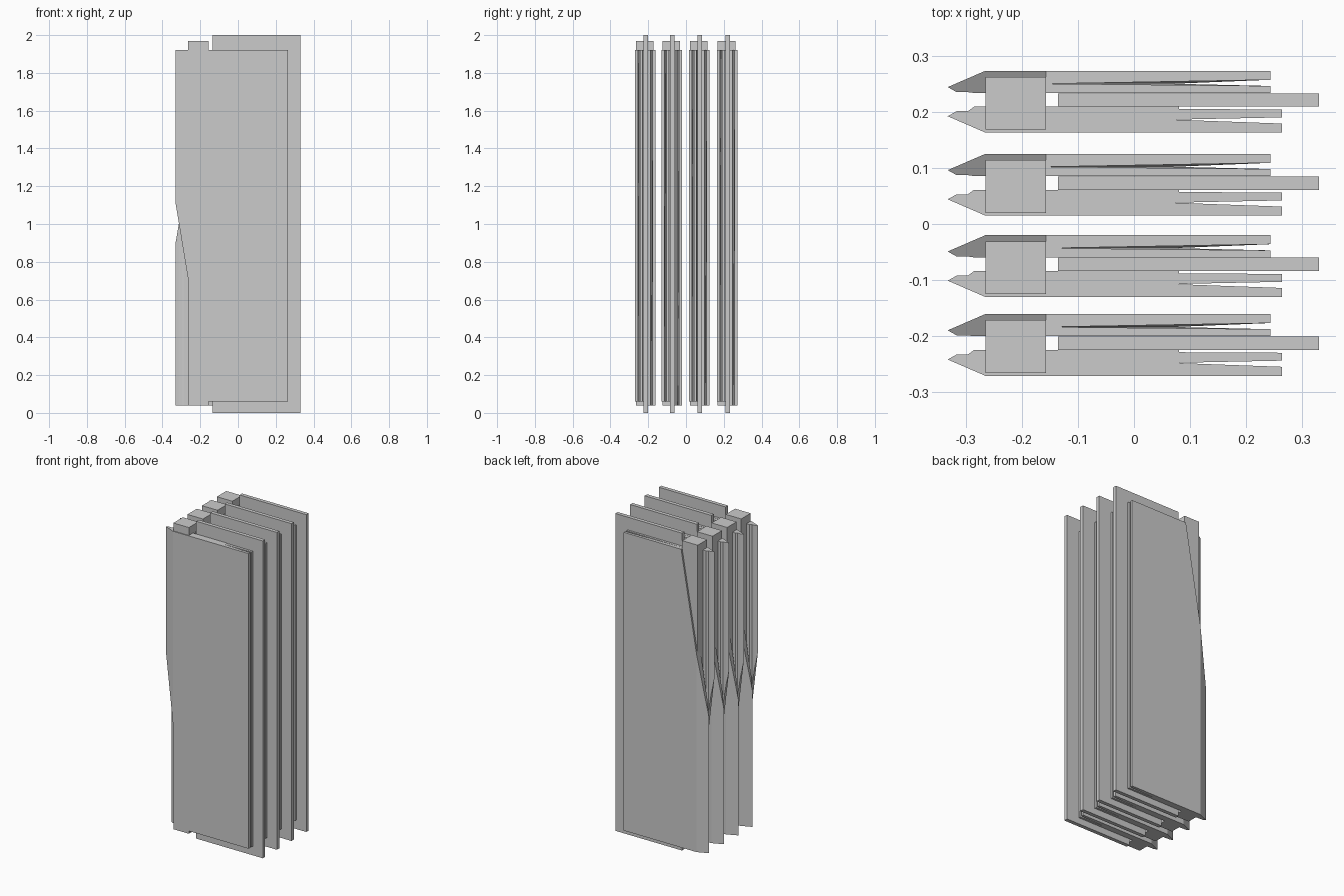
import bpy, bmesh
from mathutils import Vector

if "Cube" in bpy.data.objects:
    bpy.data.objects.remove(bpy.data.objects["Cube"])


def make_object(name, bm, y):
    bmesh.ops.recalc_face_normals(bm, faces=bm.faces[:])
    mesh = bpy.data.meshes.new(name)
    bm.to_mesh(mesh)
    bm.free()
    ob = bpy.data.objects.new(name, mesh)
    ob.location.y = y
    bpy.context.collection.objects.link(ob)
    return ob


def box(name, x, y, z, off):
    bm = bmesh.new()
    bmesh.ops.create_cube(bm, size=1)
    for v in bm.verts:
        v.co = Vector(((x[0] + x[1]) / 2 + v.co.x * (x[1] - x[0]),
                       (y[0] + y[1]) / 2 + v.co.y * (y[1] - y[0]),
                       (z[0] + z[1]) / 2 + v.co.z * (z[1] - z[0])))
    return make_object(name, bm, off)


def section(end, apex):
    # beveled nose on the left, V groove opening at the right end
    return [(-.265, -.055), (-.332, -.026), (-.316, -.017), (-.296, -.017),
            (-.285, -.009), (.08, -.009), (.08, -.013), (end, -.014),
            (end, -.028), (apex, -.032), (end, -.039), (end, -.055)]


def skin(name, side, end, z_full, z_cut, nose_z, off):
    # side panel: full nose at z_full, sliced away diagonally towards z_cut
    bm = bmesh.new()
    rings = []
    for z, apex in ((z_full, .07), (z_cut, -.15)):
        rings.append([bm.verts.new((x, y * side, z)) for x, y in section(end, apex)])
    for r in rings:
        bm.faces.new(r)
    n = len(rings[0])
    for i in range(n):
        j = (i + 1) % n
        bm.faces.new((rings[0][i], rings[0][j], rings[1][j], rings[1][i]))
    bmesh.ops.recalc_face_normals(bm, faces=bm.faces[:])
    a, b = Vector((-.334, 0, nose_z)), Vector((-.157, 0, z_cut))
    d = b - a
    normal = Vector((abs(d.z), 0, -d.x if d.z > 0 else d.x))
    bmesh.ops.bisect_plane(bm, geom=bm.verts[:] + bm.edges[:] + bm.faces[:],
                           plane_co=a, plane_no=normal, clear_inner=True)
    bmesh.ops.holes_fill(bm, edges=[e for e in bm.edges if e.is_boundary], sides=0)
    return make_object(name, bm, off)


# four identical layered panels side by side
for i, off in enumerate((-.2155, -.075, .070, .218), 1):
    box(f"core_plate_{i}", (-.135, .33), (-.009, .015), (0, 2), off)
    box(f"spine_block_{i}", (-.265, -.157), (-.05, .044), (.04, 1.97), off)
    # second skin is the first one turned over
    skin(f"front_skin_{i}", 1, .264, 1.92, .06, 1.13, off)
    back = skin(f"back_skin_{i}", -1, .243, .04, 1.92, .88, off)
    for v in back.data.vertices:
        if abs(v.co.y - .009) < .0005 or abs(v.co.y - .014) < .001 or abs(v.co.y - .013) < .001:
            v.co.y = .0155
